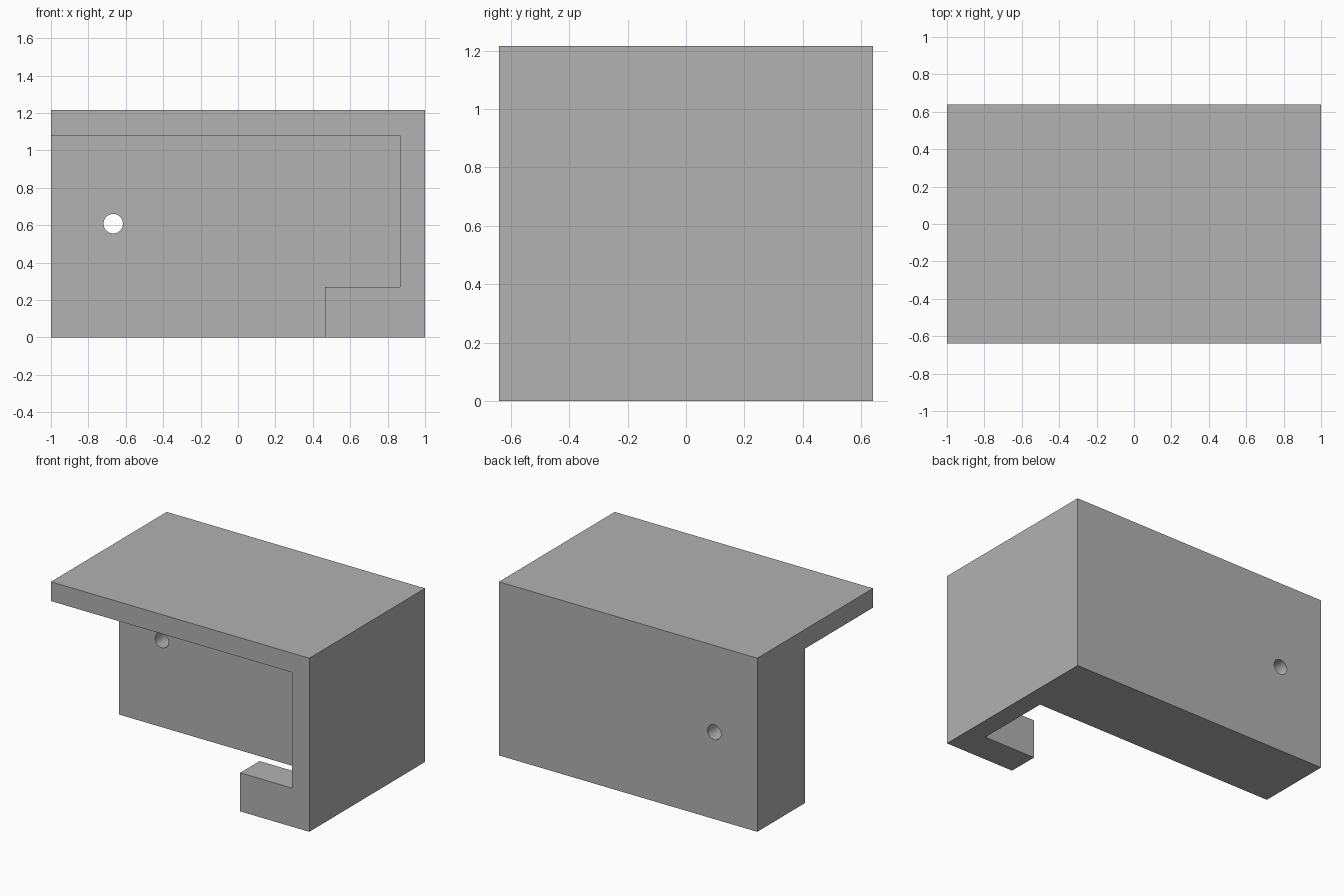
import bpy, bmesh, math
from mathutils import Matrix

if "Cube" in bpy.data.objects:
    bpy.data.objects.remove(bpy.data.objects["Cube"])

# Overall size and key positions
HALF_X, HALF_Y, HEIGHT = 1.0, 0.64, 1.215
WALL_X, ROOF_Z = 0.865, 1.08          # inner faces of side wall and top plate
BACK_Y, FOOT_Y = 0.11, -0.425         # front of back block, back of foot
FOOT_X, FOOT_Z = 0.465, 0.27
HOLE_X, HOLE_Z, HOLE_R = -0.667, 0.608, 0.052
OVER = 0.2                            # cutter overshoot

grey = bpy.data.materials.new("grey")
grey.use_nodes = True
colour = (0.445, 0.445, 0.445, 1)
grey.diffuse_color = colour
grey.node_tree.nodes["Principled BSDF"].inputs["Base Color"].default_value = colour


def add_object(name, bm):
    bmesh.ops.recalc_face_normals(bm, faces=bm.faces)
    mesh = bpy.data.meshes.new(name)
    bm.to_mesh(mesh)
    bm.free()
    mesh.materials.append(grey)
    obj = bpy.data.objects.new(name, mesh)
    bpy.context.collection.objects.link(obj)
    return obj


def prism(name, profile, y0, y1):
    """Extrude an (x, z) profile from y0 to y1."""
    bm = bmesh.new()
    face = bm.faces.new([bm.verts.new((x, y0, z)) for x, z in profile])
    result = bmesh.ops.extrude_face_region(bm, geom=[face])
    moved = [g for g in result["geom"] if isinstance(g, bmesh.types.BMVert)]
    bmesh.ops.translate(bm, vec=(0, y1 - y0, 0), verts=moved)
    return add_object(name, bm)


def rectangle(x0, x1, z0, z1):
    return [(x0, z0), (x1, z0), (x1, z1), (x0, z1)]


# Solid block that everything is cut from
bracket = prism("bracket", rectangle(-HALF_X, HALF_X, 0, HEIGHT), -HALF_Y, HALF_Y)

# Front opening, stepped around the foot
left, low = -HALF_X - OVER, -OVER
opening = prism("front_opening_cutter",
                [(left, low), (FOOT_X, low), (FOOT_X, FOOT_Z),
                 (WALL_X, FOOT_Z), (WALL_X, ROOF_Z), (left, ROOF_Z)],
                -HALF_Y - OVER, BACK_Y)

# Gap between the foot and the back block
gap = prism("foot_gap_cutter", rectangle(FOOT_X - OVER, WALL_X, low, FOOT_Z + OVER),
            FOOT_Y, BACK_Y)

# Round hole through the back block
bm = bmesh.new()
bmesh.ops.create_cone(bm, cap_ends=True, segments=48, radius1=HOLE_R, radius2=HOLE_R,
                      depth=HALF_Y + OVER,
                      matrix=Matrix.Translation((HOLE_X, (BACK_Y + HALF_Y) / 2, HOLE_Z))
                      @ Matrix.Rotation(math.pi / 2, 4, "X"))
hole = add_object("hole_cutter", bm)

# Apply the cuts and discard the cutters
bpy.ops.object.select_all(action="DESELECT")
bpy.context.view_layer.objects.active = bracket
bracket.select_set(True)
for cutter in (opening, gap, hole):
    cutter.hide_render = True
    cut = bracket.modifiers.new(cutter.name, "BOOLEAN")
    cut.operation = "DIFFERENCE"
    cut.solver = "EXACT"
    cut.object = cutter
    bpy.ops.object.modifier_apply(modifier=cut.name)
    bpy.data.objects.remove(cutter)

bpy.ops.object.shade_smooth_by_angle(angle=math.radians(30))
